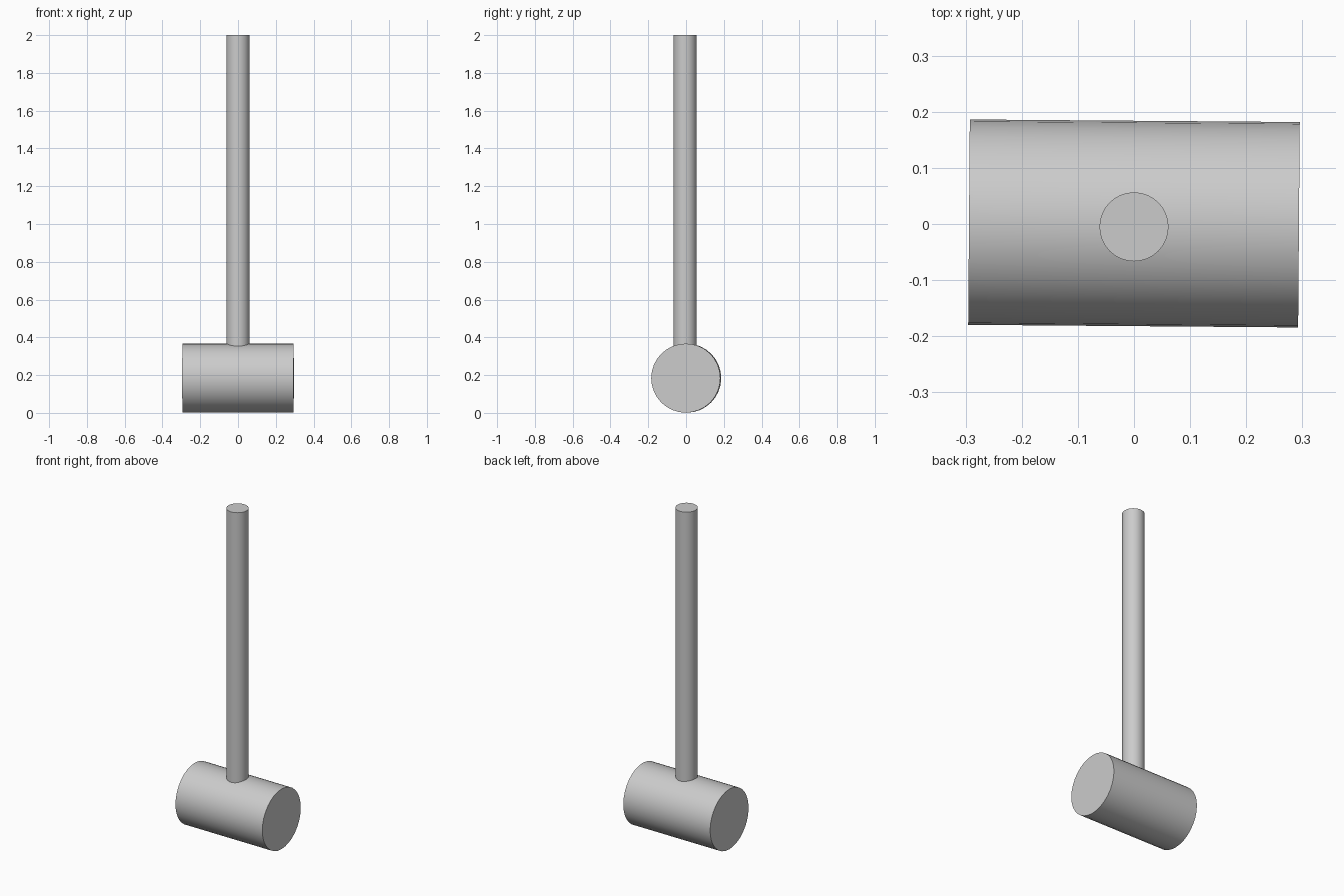
import bpy
import math

if "Cube" in bpy.data.objects:
    bpy.data.objects.remove(bpy.data.objects["Cube"])


def cylinder(name, radius, length, location, rotation=(0, 0, 0)):
    bpy.ops.mesh.primitive_cylinder_add(vertices=32, radius=radius, depth=length,
                                        location=location, rotation=rotation)
    obj = bpy.context.object
    obj.name = name
    bpy.ops.object.shade_smooth_by_angle(angle=math.radians(30))
    return obj


# Mallet head: lies along x, turned very slightly about z
cylinder("mallet_head", 0.183, 0.588, (0, 0.001, 0.184),
         (0, math.radians(90), math.radians(-0.45)))

# Handle: upright, sunk into the top of the head
HANDLE_TOP, HANDLE_BOTTOM = 2.0, 0.3
cylinder("handle", 0.0615, HANDLE_TOP - HANDLE_BOTTOM,
         (0, -0.005, (HANDLE_TOP + HANDLE_BOTTOM) / 2))
